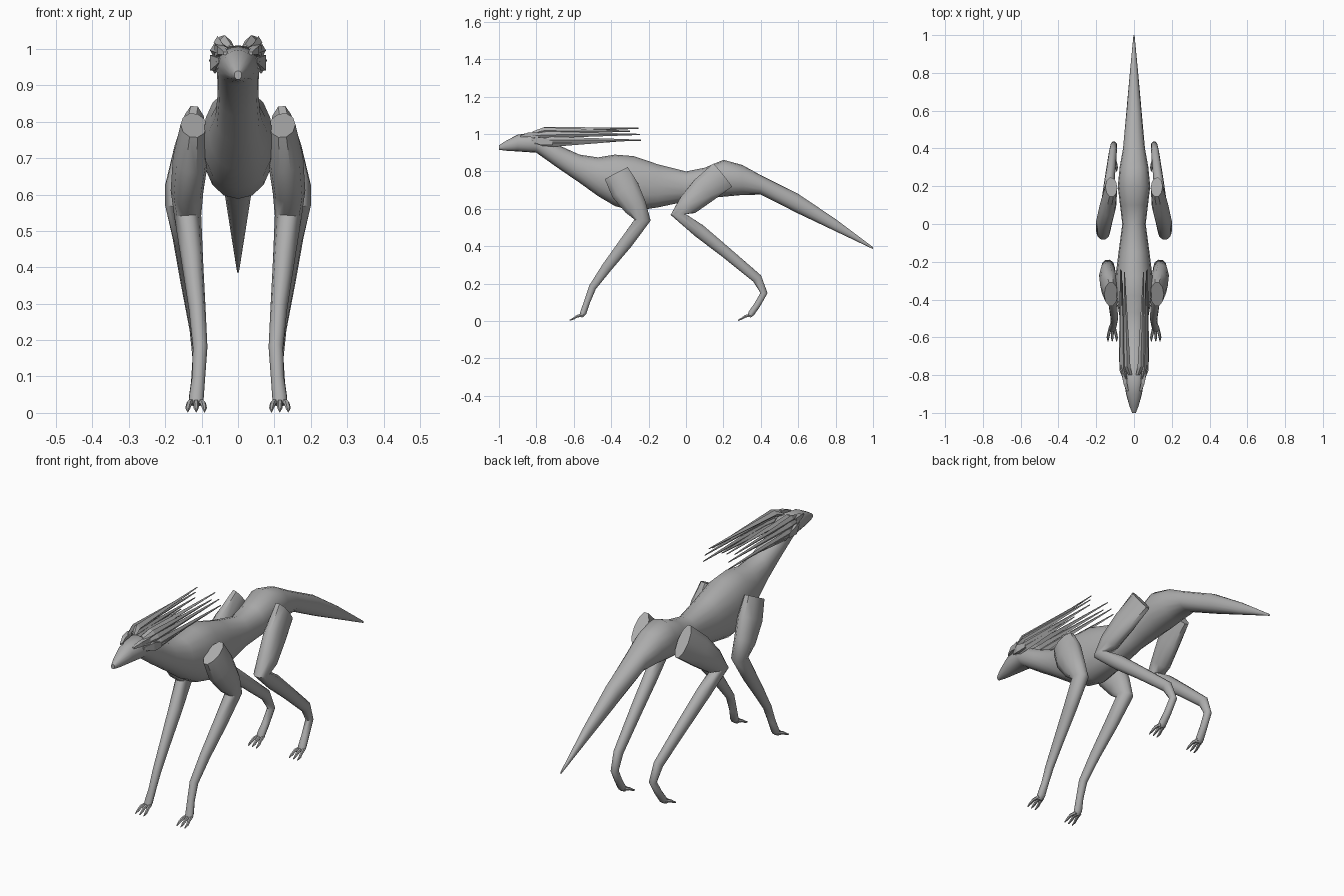
import bpy, bmesh, math
from mathutils import Vector

grey = bpy.data.materials.new("stone grey")
grey.diffuse_color = (0.42, 0.42, 0.42, 1)


def finish(name, bm, smooth=True, mirror=False):
    bmesh.ops.recalc_face_normals(bm, faces=bm.faces)
    me = bpy.data.meshes.new(name)
    bm.to_mesh(me)
    bm.free()
    me.materials.append(grey)
    ob = bpy.data.objects.new(name, me)
    bpy.context.collection.objects.link(ob)
    if mirror:
        m = ob.modifiers.new("mirror", 'MIRROR')
        m.use_mirror_merge = False
    if smooth:
        bpy.ops.object.select_all(action='DESELECT')
        ob.select_set(True)
        bpy.context.view_layer.objects.active = ob
        bpy.ops.object.shade_smooth_by_angle(angle=math.radians(50))
    return ob


def loft(bm, path, sides, upright=False, power=1.0, turn=0.0):
    """Skin rings along (x, y, z, half width, half depth) stations."""
    pts = [Vector(p[:3]) for p in path]
    rings = []
    for i, p in enumerate(path):
        if upright:
            t = Vector((0, 1, 0))
        else:
            t = Vector()
            if i > 0:
                t += (pts[i] - pts[i - 1]).normalized()
            if i < len(pts) - 1:
                t += (pts[i + 1] - pts[i]).normalized()
            t.normalize()
        up = t.cross(Vector((1, 0, 0))).normalized()
        side = up.cross(t)
        ring = []
        for k in range(sides):
            a = math.tau * k / sides + turn
            c, s = math.cos(a), math.sin(a)
            c = math.copysign(abs(c) ** power, c)
            s = math.copysign(abs(s) ** power, s)
            ring.append(bm.verts.new(pts[i] + side * p[3] * c + up * p[4] * s))
        rings.append(ring)
    for r, q in zip(rings, rings[1:]):
        for k in range(sides):
            n = (k + 1) % sides
            bm.faces.new((r[k], r[n], q[n], q[k]))
    bm.faces.new(rings[0])
    bm.faces.new(rings[-1])


# Head, neck, torso and tail: (y, top, bottom, half width)
profile = [
    (-1.0, .940, .916, .010), (-.965, .962, .911, .024), (-.90, .997, .907, .042),
    (-.80, 1.01, .900, .058), (-.68, .940, .815, .056), (-.57, .890, .740, .062),
    (-.47, .875, .668, .080), (-.38, .890, .615, .096), (-.28, .882, .588, .098),
    (-.15, .838, .608, .082), (0, .800, .640, .062), (.10, .820, .655, .074),
    (.20, .862, .665, .086), (.30, .835, .674, .076), (.40, .780, .676, .058),
    (.60, .680, .575, .040), (.80, .545, .480, .022), (1.0, .395, .385, .003)]
bm = bmesh.new()
loft(bm, [(0, y, (t + b) / 2, w, (t - b) / 2) for y, t, b, w in profile],
     16, upright=True, power=.92)
finish("body", bm)

# Legs with flat upper ends
front = [
    (.122, -.372, .790, .036, .073), (.130, -.325, .700, .049, .082),
    (.140, -.270, .610, .045, .064), (.138, -.232, .540, .037, .045),
    (.126, -.320, .420, .030, .037), (.112, -.425, .285, .023, .029),
    (.104, -.500, .180, .020, .021), (.108, -.530, .100, .018, .017),
    (.114, -.549, .045, .020, .018), (.115, -.562, .024, .020, .010)]
hind = [
    (.120, .195, .780, .032, .084), (.138, .095, .700, .044, .078),
    (.158, .010, .620, .043, .060), (.163, -.042, .570, .037, .042),
    (.148, .070, .483, .032, .038), (.132, .210, .370, .028, .032),
    (.112, .380, .228, .021, .028), (.107, .417, .150, .018, .020),
    (.111, .380, .085, .018, .018), (.115, .350, .042, .020, .018),
    (.115, .338, .024, .020, .010)]
for name, path in (("front", front), ("hind", hind)):
    bm = bmesh.new()
    loft(bm, path, 10)
    finish(name + "_legs", bm, mirror=True)
    # Three arched claws per foot
    bm = bmesh.new()
    x, y = path[-1][:2]
    for d in (-1, 0, 1):
        loft(bm, [(x + d * .011, y + .012, .032, .008, .009),
                  (x + d * .019, y - .020, .026, .008, .008),
                  (x + d * .023, y - .040, .013, .007, .006),
                  (x + d * .023, y - .060, .004, .002, .003)], 6)
    finish(name + "_claws", bm, mirror=True)

# Swept-back quills: root, widest point and tip, four flat sides each
quills = [
    ((.020, -.80, 1.005), (.036, -.755, 1.022), (.050, -.255, 1.031), .017, .016),
    ((.042, -.82, 1.005), (.056, -.760, 1.018), (.062, -.300, 1.015), .011, .018),
    ((.052, -.83, .990), (.066, -.740, .996), (.066, -.245, .998), .011, .018),
    ((.054, -.82, .965), (.070, -.720, .968), (.072, -.240, .967), .010, .018),
    ((.052, -.81, .950), (.064, -.710, .950), (.060, -.370, .962), .012, .018)]
bm = bmesh.new()
for root, mid, tip, w, h in quills:
    loft(bm, [(*root, w * .6, h * .5), (*mid, w, h), (*tip, .002, .003)],
         4, upright=True)
finish("quills", bm, smooth=False, mirror=True)

# Brow ridges over the eye sockets
bm = bmesh.new()
loft(bm, [(.034, -.885, .988, .008, .006), (.046, -.845, .996, .014, .016),
          (.052, -.790, .995, .018, .024)], 4, upright=True, turn=math.pi / 4)
finish("brow_ridges", bm, smooth=False, mirror=True)

# Cheek fins flaring behind the jaw
bm = bmesh.new()
loft(bm, [(.050, -.83, .968, .006, .010), (.070, -.775, .962, .010, .030),
          (.072, -.715, .955, .007, .018)], 4, upright=True, turn=math.pi / 4)
finish("cheek_fins", bm, smooth=False, mirror=True)
